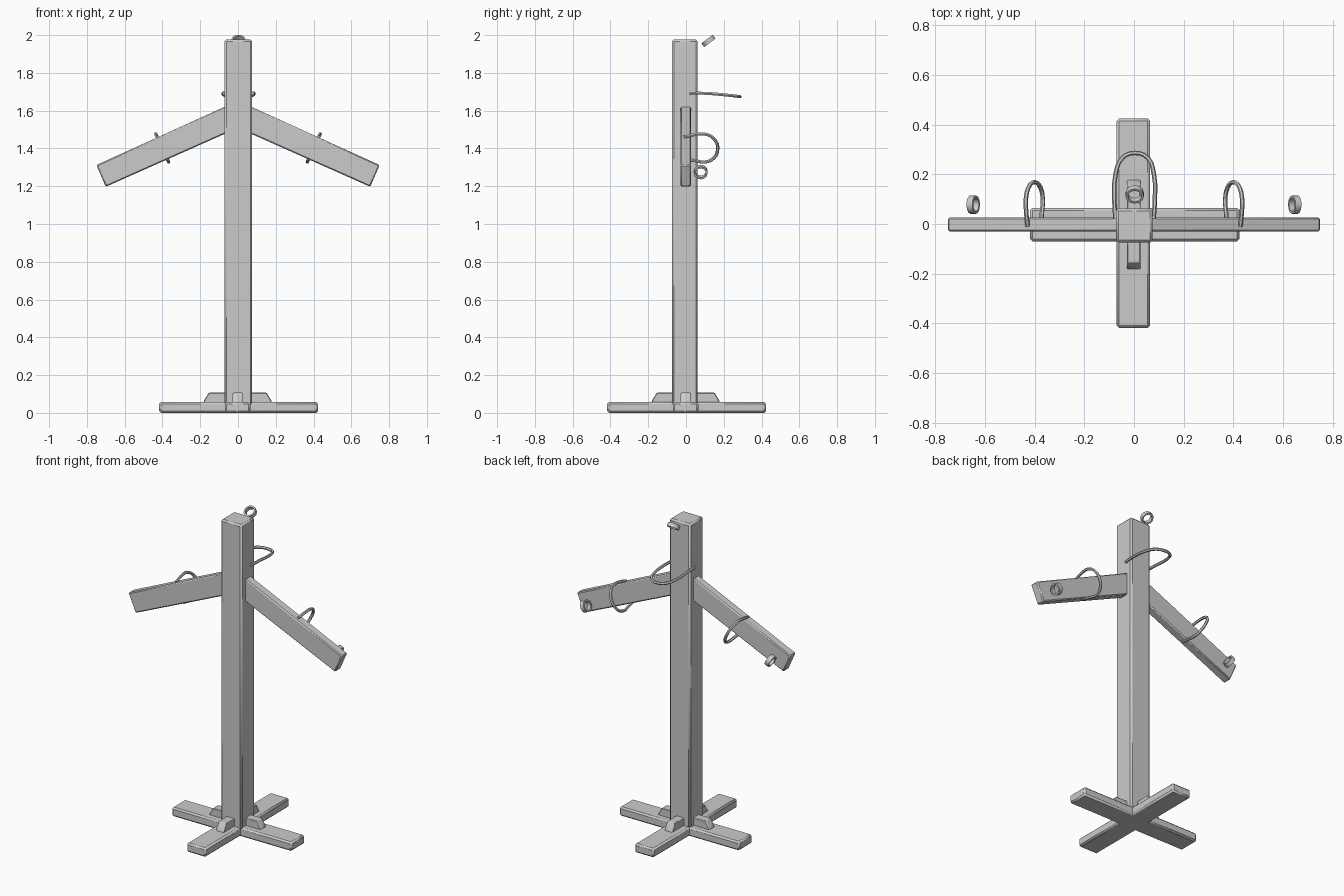
import bpy, bmesh, math
from mathutils import Vector

if "Cube" in bpy.data.objects:
    bpy.data.objects.remove(bpy.data.objects["Cube"])


def finish(ob, bevel=0.0):
    """Worn edge bevel plus angle-limited smooth shading."""
    if bevel:
        m = ob.modifiers.new("worn_edges", 'BEVEL')
        m.width = bevel
        m.segments = 1
        m.limit_method = 'ANGLE'
    bpy.ops.object.select_all(action='DESELECT')
    ob.select_set(True)
    bpy.context.view_layer.objects.active = ob
    bpy.ops.object.shade_smooth_by_angle(angle=math.radians(35))
    return ob


def prism(name, profile, depth0, depth1, place, bevel):
    """Extrude a 2D profile; place(u, v, d) maps it to world space."""
    bm = bmesh.new()
    a = [bm.verts.new(place(u, v, depth0)) for u, v in profile]
    b = [bm.verts.new(place(u, v, depth1)) for u, v in profile]
    n = len(profile)
    bm.faces.new(a)
    bm.faces.new(b[::-1])
    for i in range(n):
        j = (i + 1) % n
        bm.faces.new((a[i], b[i], b[j], a[j]))
    bmesh.ops.recalc_face_normals(bm, faces=bm.faces)
    me = bpy.data.meshes.new(name)
    bm.to_mesh(me)
    bm.free()
    ob = bpy.data.objects.new(name, me)
    bpy.context.collection.objects.link(ob)
    return finish(ob, bevel)


def rod(name, points, radius):
    """Bent metal rod: smooth path with a six-sided section, made into a mesh."""
    cu = bpy.data.curves.new(name, 'CURVE')
    cu.dimensions = '3D'
    cu.bevel_depth = radius
    cu.bevel_resolution = 1
    cu.resolution_u = 3
    cu.use_fill_caps = True
    sp = cu.splines.new('BEZIER')
    sp.bezier_points.add(len(points) - 1)
    for bp, p in zip(sp.bezier_points, points):
        bp.co = p
        bp.handle_left_type = bp.handle_right_type = 'AUTO'
    ob = bpy.data.objects.new(name, cu)
    bpy.context.collection.objects.link(ob)
    bpy.ops.object.select_all(action='DESELECT')
    ob.select_set(True)
    bpy.context.view_layer.objects.active = ob
    bpy.ops.object.convert(target='MESH')
    return finish(bpy.context.view_layer.objects.active)


def band_ring(name, centre, axis, outer=0.037, inner=0.027, width=0.026, n=12):
    """Short open tube pointing along axis."""
    bm = bmesh.new()
    q = Vector(axis).to_track_quat('Z', 'Y')
    section = [(outer, -width / 2), (outer, width / 2), (inner, width / 2), (inner, -width / 2)]
    loops = []
    for i in range(n):
        t = 2 * math.pi * i / n
        loops.append([bm.verts.new(Vector(centre) + q @ Vector((r * math.cos(t), r * math.sin(t), h)))
                      for r, h in section])
    for i in range(n):
        a, b = loops[i], loops[(i + 1) % n]
        for k in range(4):
            l = (k + 1) % 4
            bm.faces.new((a[k], b[k], b[l], a[l]))
    bmesh.ops.recalc_face_normals(bm, faces=bm.faces)
    me = bpy.data.meshes.new(name)
    bm.to_mesh(me)
    bm.free()
    ob = bpy.data.objects.new(name, me)
    bpy.context.collection.objects.link(ob)
    return finish(ob)


along_x = lambda u, v, d: (u, d, v)
along_y = lambda u, v, d: (d, u, v)
upright = lambda u, v, d: (u, v, d)

# Post
prism("post", [(-0.072, -0.074), (0.075, -0.074), (0.075, 0.062), (-0.072, 0.062)],
      0.04, 1.977, upright, 0.010)

# Crossed base planks and their wedge braces
plank = [(-0.418, 0.0), (0.424, 0.0), (0.424, 0.058), (-0.418, 0.058)]
brace = [(-0.182, 0.05), (0.178, 0.05), (0.178, 0.062), (0.152, 0.107), (-0.155, 0.107), (-0.182, 0.062)]
for label, place in (("side", along_x), ("front_back", along_y)):
    prism(label + "_base_plank", plank, -0.07, 0.065, place, 0.010)
    prism(label + "_brace", brace, -0.028, 0.026, place, 0.004)

# Drooping arms with a bent rod loop and an end ring on the back of each
loop_yz = [(-0.01, 1.460), (0.06, 1.475), (0.11, 1.474), (0.152, 1.447), (0.168, 1.400),
           (0.148, 1.350), (0.10, 1.328), (0.05, 1.335), (-0.01, 1.345)]
for label, s in (("left", -1), ("right", 1)):
    prism(label + "_arm", [(s * 0.05, 1.63), (s * 0.05, 1.486), (s * 0.70, 1.197), (s * 0.75, 1.312)],
          -0.030, 0.026, along_x, 0.006)
    rod(label + "_arm_loop", [(s * (0.40 + (z - 1.4) * 0.46), y, z) for y, z in loop_yz], 0.009)
    band_ring(label + "_arm_ring", (s * 0.647, 0.078, 1.275), (s * 0.91, 0, -0.42))

# Large loop and tilted ring behind the top of the post
rod("post_loop", [(-0.075, 0.02, 1.692), (-0.079, 0.10, 1.692), (-0.074, 0.20, 1.684), (-0.048, 0.265, 1.677),
                  (0.004, 0.286, 1.674), (0.056, 0.265, 1.677), (0.080, 0.20, 1.684), (0.084, 0.10, 1.692),
                  (0.079, 0.02, 1.692)], 0.009)
band_ring("post_top_ring", (0.003, 0.119, 1.969), (0, -0.6, 0.8), width=0.025)
